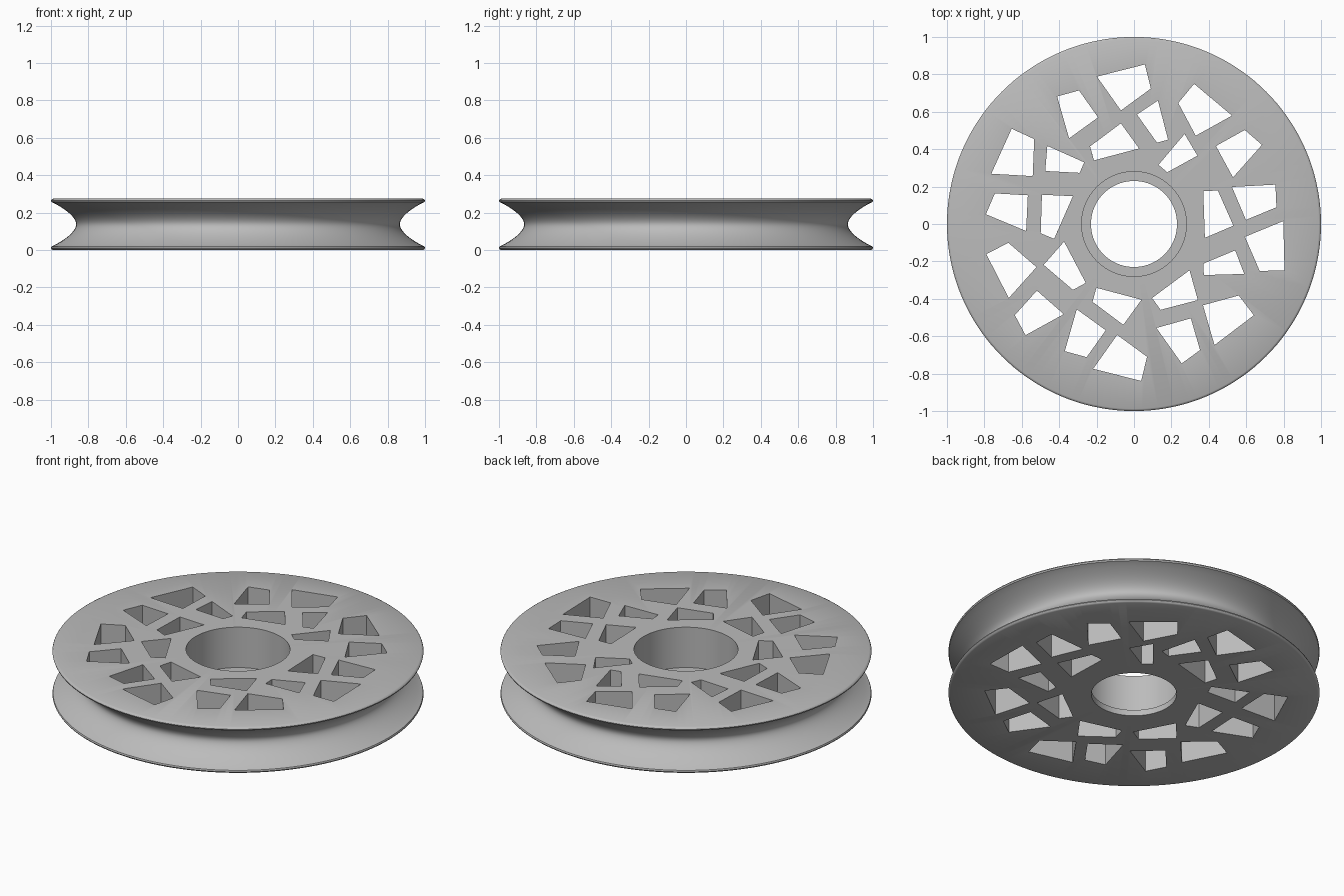
import bpy
import bmesh
from math import pi, radians
from mathutils import Matrix, Vector

cube = bpy.data.objects.get("Cube")
if cube:
    bpy.data.objects.remove(cube, do_unlink=True)

HEIGHT = 0.275
MID = HEIGHT / 2
STEP = 2 * pi / 7
SEGMENTS = 144


def make_material(name, value):
    material = bpy.data.materials.new(name)
    material.use_nodes = True
    colour = (value, value, value, 1)
    material.diffuse_color = colour
    material.node_tree.nodes["Principled BSDF"].inputs["Base Color"].default_value = colour
    return material


def add_object(name, bm, material):
    bmesh.ops.recalc_face_normals(bm, faces=bm.faces)
    mesh = bpy.data.meshes.new(name)
    bm.to_mesh(mesh)
    bm.free()
    mesh.materials.append(material)
    obj = bpy.data.objects.new(name, mesh)
    bpy.context.collection.objects.link(obj)
    return obj


def groove_profile(count=20):
    """Hollow of the rope groove, from the lower lip to the upper lip."""
    points = []
    for i in range(count + 1):
        t = 2 * i / count - 1
        points.append((0.865 + 0.12 * abs(t) ** 1.8, MID + t * (MID - 0.024)))
    return points


def wheel_profile():
    """Closed half section: stepped bore, rounded lips and groove."""
    lip = [(0.988, 0), (0.996, 0.004), (1, 0.011), (0.997, 0.019)]
    upper_lip = [(r, HEIGHT - z) for r, z in reversed(lip)]
    bore = [(0.28, HEIGHT), (0.28, 0.035), (0.23, 0.035), (0.23, 0)]
    return lip + groove_profile() + upper_lip + bore


def lathe(profile):
    bm = bmesh.new()
    verts = [bm.verts.new((r, 0, z)) for r, z in profile]
    edges = [bm.edges.new((a, b)) for a, b in zip(verts, verts[1:] + verts[:1])]
    bmesh.ops.spin(bm, geom=verts + edges, cent=(0, 0, 0), axis=(0, 0, 1),
                   angle=2 * pi, steps=SEGMENTS, use_merge=True)
    bmesh.ops.remove_doubles(bm, verts=bm.verts, dist=0.0001)
    return bm


# Four window outlines, each about its own centre
SHAPES = {
    "large": [(-.168, .045), (.088, .11), (.12, -.019), (-.04, -.136)],
    "medium": [(-.1, .076), (.017, .108), (.119, -.036), (-.036, -.148)],
    "inner": [(-.112, -.009), (.053, .114), (.15, -.02), (-.091, -.084)],
    "sliver": [(-.096, .052), (.016, .127), (.07, -.082), (.011, -.098)],
}

# Clusters: turn in sevenths, mirrored or not, and the centre of each window
CLUSTERS = [
    (0, False, dict(large=(-.03, .743), medium=(-.311, .606),
                    inner=(-.123, .424), sliver=(.112, .533))),
    (1, False, dict(large=(-.623, .372), medium=(-.67, .083),
                    inner=(-.436, .044), sliver=(-.374, .326))),
    (2, False, dict(large=(-.663, -.222), medium=(-.528, -.48),
                    inner=(-.36, -.245))),
    (-2, False, dict(large=(.717, -.138), medium=(.66, .13),
                     inner=(.432, .068), sliver=(.469, -.223))),
    (0, True, dict(large=(-.05, -.729), medium=(-.27, -.604),
                   inner=(-.11, -.425))),
    (1, True, dict(large=(.5, -.488), medium=(.258, -.62),
                   inner=(.219, -.377))),
    (3, True, dict(large=(.353, .612), medium=(.561, .398),
                   sliver=(.23, .36))),
]


def window_prisms():
    bm = bmesh.new()
    for turn, mirrored, windows in CLUSTERS:
        flip = Matrix.Diagonal((1, -1 if mirrored else 1, 1, 1))
        rotate = Matrix.Rotation(turn * STEP, 4, "Z") @ flip
        for shape, (x, y) in windows.items():
            place = Matrix.Translation((x, y, -0.1)) @ rotate
            base = bm.faces.new([bm.verts.new(place @ Vector((px, py, 0)))
                                 for px, py in SHAPES[shape]])
            top = bmesh.ops.extrude_face_region(bm, geom=[base], use_keep_orig=True)["geom"]
            bmesh.ops.translate(bm, vec=(0, 0, HEIGHT + 0.2),
                                verts=[v for v in top if isinstance(v, bmesh.types.BMVert)])
    return bm


# Wheel body and the tool that pierces it
grey = make_material("plain_grey", 0.5)
wheel = add_object("pulley_wheel", lathe(wheel_profile()), grey)
cutter = add_object("window_cutter", window_prisms(), grey)
cutter.hide_render = True

pierce = wheel.modifiers.new("windows", "BOOLEAN")
pierce.operation = "DIFFERENCE"
pierce.solver = "EXACT"
pierce.object = cutter

bpy.ops.object.select_all(action="DESELECT")
wheel.select_set(True)
bpy.context.view_layer.objects.active = wheel
bpy.ops.object.modifier_apply(modifier=pierce.name)
bpy.data.objects.remove(cutter, do_unlink=True)
bpy.ops.object.shade_smooth_by_angle(angle=radians(35))
